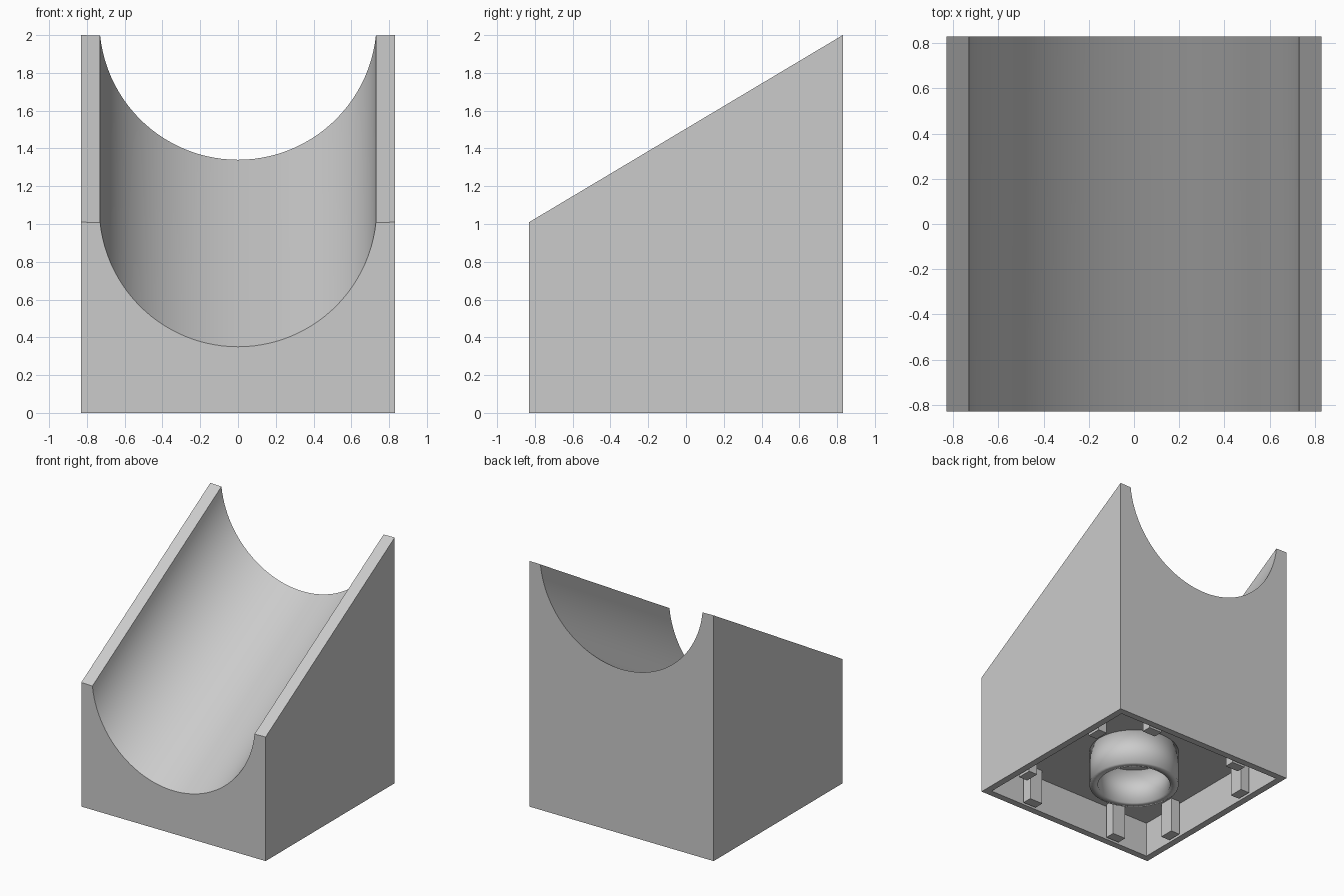
import bpy, bmesh, math
from mathutils import Matrix

cube = bpy.data.objects.get("Cube")
if cube:
    bpy.data.objects.remove(cube, do_unlink=True)

HALF = 0.83          # half of the square footprint
FRONT_TOP = 1.01     # rim height at the front
RISE = 0.99          # climb from front to back
TROUGH_R = 0.734
TROUGH_Z = 1.084     # trough axis height at the front
RIM_X = 0.73
WALL = 0.078
CEILING = 0.29

grey = bpy.data.materials.new("light grey plastic")
grey.use_nodes = True
colour = (0.6, 0.6, 0.6, 1)
grey.diffuse_color = colour
grey.node_tree.nodes["Principled BSDF"].inputs["Base Color"].default_value = colour


def add_object(name, bm):
    bmesh.ops.recalc_face_normals(bm, faces=bm.faces)
    mesh = bpy.data.meshes.new(name)
    bm.to_mesh(mesh)
    bm.free()
    mesh.materials.append(grey)
    obj = bpy.data.objects.new(name, mesh)
    bpy.context.collection.objects.link(obj)
    bpy.ops.object.select_all(action="DESELECT")
    obj.select_set(True)
    bpy.context.view_layer.objects.active = obj
    bpy.ops.object.shade_smooth_by_angle(angle=math.radians(30))
    return obj


def add_box(name, centre, size, turn=0):
    bm = bmesh.new()
    matrix = (Matrix.Rotation(turn, 4, "Z") @ Matrix.Translation(centre)
              @ Matrix.Diagonal((*size, 1)))
    bmesh.ops.create_cube(bm, size=1, matrix=matrix)
    return add_object(name, bm)


# Body: a block outline with a round trough, sheared upward towards the back
SEGMENTS = 48
sweep = math.asin(RIM_X / TROUGH_R)
outline = [(-HALF, 0), (HALF, 0), (HALF, FRONT_TOP)]
for i in range(SEGMENTS + 1):
    a = sweep * (1 - 2 * i / SEGMENTS)
    outline.append((TROUGH_R * math.sin(a), TROUGH_Z - TROUGH_R * math.cos(a)))
outline.append((-HALF, FRONT_TOP))

bm = bmesh.new()
front = [bm.verts.new((x, -HALF, z)) for x, z in outline]
back = [bm.verts.new((x, HALF, z + (RISE if z > 0 else 0))) for x, z in outline]
bm.faces.new(front)
bm.faces.new(back[::-1])
for i in range(len(outline)):
    j = (i + 1) % len(outline)
    bm.faces.new((front[i], back[i], back[j], front[j]))
bmesh.ops.recalc_face_normals(bm, faces=bm.faces)

# Hollow underside
base = [f for f in bm.faces if all(v.co.z == 0 for v in f.verts)]
bmesh.ops.inset_individual(bm, faces=base, thickness=WALL)
roof = bmesh.ops.extrude_discrete_faces(bm, faces=base)["faces"]
bmesh.ops.translate(bm, verts=roof[0].verts, vec=(0, 0, CEILING))
add_object("sloped_body", bm)

# Round tube in the middle of the underside
bm = bmesh.new()
bmesh.ops.create_cone(bm, cap_ends=False, segments=48, radius1=0.342, radius2=0.342,
                      depth=CEILING, matrix=Matrix.Translation((0, 0, CEILING / 2)))
tube = add_object("underside_tube", bm)
solid = tube.modifiers.new("tube wall", "SOLIDIFY")
solid.thickness = 0.065
solid.offset = -1

# Two grip ribs on each inner wall
RIB_DEPTH = 0.08
for side, wall in enumerate(("front", "left", "back", "right")):
    for sign, end in ((-1, "a"), (1, "b")):
        add_box(f"{wall}_rib_{end}",
                (sign * HALF / 2, -HALF + WALL + RIB_DEPTH / 2, CEILING / 2),
                (0.12, RIB_DEPTH, CEILING), side * math.pi / 2)
